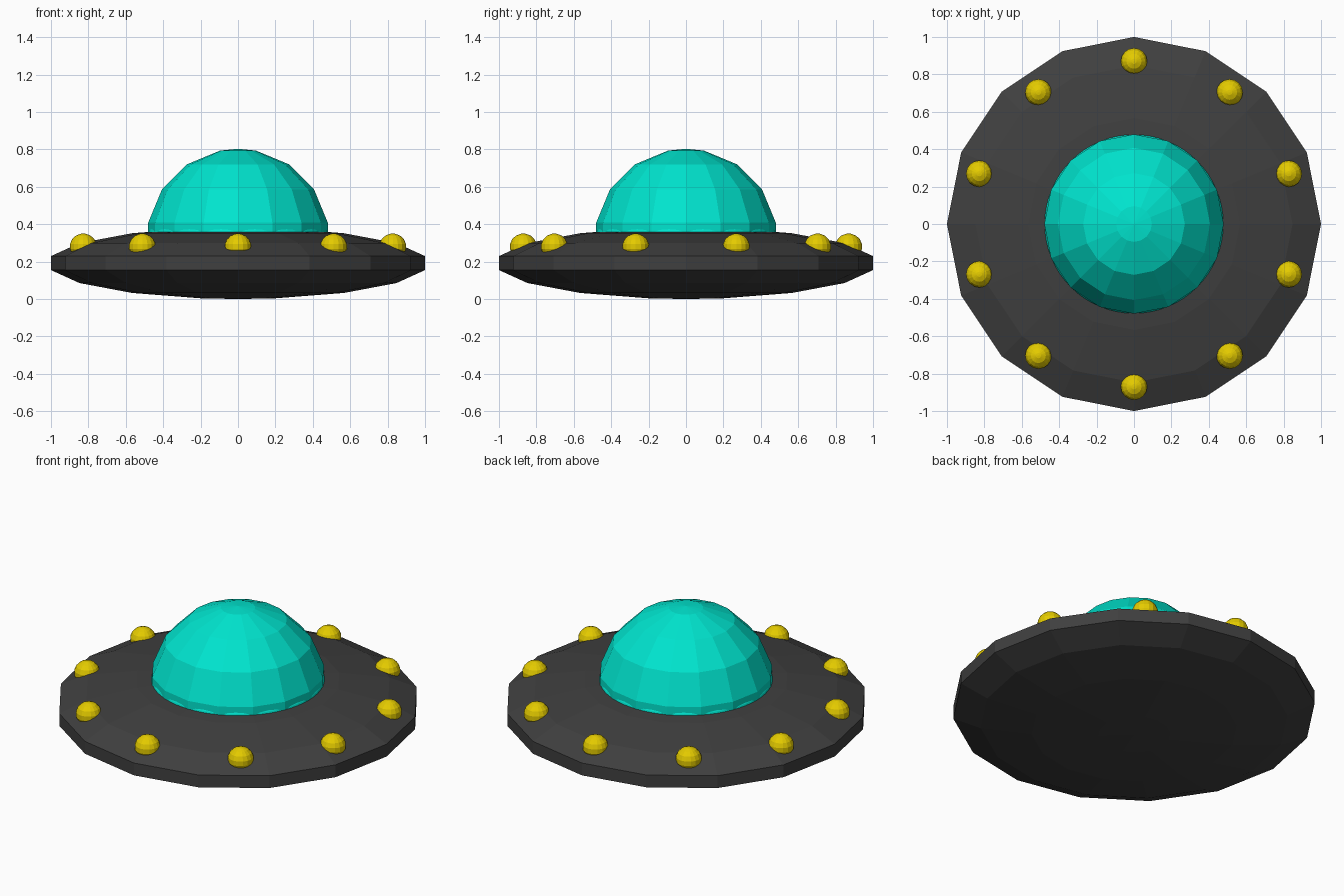
import bpy
import bmesh
from math import sin, cos, pi, tau, radians

cube = bpy.data.objects.get("Cube")
if cube:
    bpy.data.objects.remove(cube, do_unlink=True)


def make_material(name, color):
    mat = bpy.data.materials.new(name)
    mat.use_nodes = True
    mat.diffuse_color = color
    bsdf = next(n for n in mat.node_tree.nodes if n.type == 'BSDF_PRINCIPLED')
    bsdf.inputs["Base Color"].default_value = color
    return mat


def faceted_ball(name, mat, location, radius, height, sides=16, rings=8, dome=False):
    """Flat-shaded ball whose rings straddle the equator; a dome keeps only the
    upper half, with its lowest ring as an upright skirt end."""
    bm = bmesh.new()
    loops = []
    for i in range(rings // 2 + 1 if dome else rings):
        tilt = pi * (i + 0.5) / rings
        z = max(0, cos(tilt)) if dome else cos(tilt)
        loops.append([bm.verts.new((radius * sin(tilt) * cos(tau * k / sides),
                                    radius * sin(tilt) * sin(tau * k / sides),
                                    height * z)) for k in range(sides)])
    top = bm.verts.new((0, 0, height))
    for k in range(sides):
        n = (k + 1) % sides
        bm.faces.new((top, loops[0][k], loops[0][n]))
        for upper, lower in zip(loops, loops[1:]):
            bm.faces.new((upper[k], lower[k], lower[n], upper[n]))
    if dome:
        bm.faces.new(loops[-1][::-1])
    else:
        bottom = bm.verts.new((0, 0, -height))
        for k in range(sides):
            bm.faces.new((bottom, loops[-1][(k + 1) % sides], loops[-1][k]))
    mesh = bpy.data.meshes.new(name)
    bm.to_mesh(mesh)
    bm.free()
    mesh.materials.append(mat)
    obj = bpy.data.objects.new(name, mesh)
    obj.location = location
    bpy.context.collection.objects.link(obj)


hull_grey = make_material("hull dark grey", (0.05, 0.05, 0.05, 1))
glass_teal = make_material("dome turquoise", (0.0, 0.78, 0.62, 1))
lamp_yellow = make_material("lamp yellow", (0.78, 0.60, 0.0, 1))

# Saucer hull and cockpit dome; the upright bands reach radius 1 and 0.48
band = cos(pi / 16)
faceted_ball("saucer_hull", hull_grey, (0, 0, 0.192), 1 / band, 0.192)
faceted_ball("cockpit_dome", glass_teal, (0, 0, 0.313), 0.48 / band, 0.49, dome=True)

# Round seal that bulges through the flats at the foot of the dome
faceted_ball("dome_seal", glass_teal, (0, 0, 0.345), 0.48, 0.15, 64, 32, dome=True)

# Ring of lamps round the rim
for i in range(10):
    a = radians(90 + 36 * i)
    faceted_ball(f"rim_lamp_{i + 1}", lamp_yellow,
                 (0.87 * cos(a), 0.87 * sin(a), 0.28), 0.072, 0.07)
